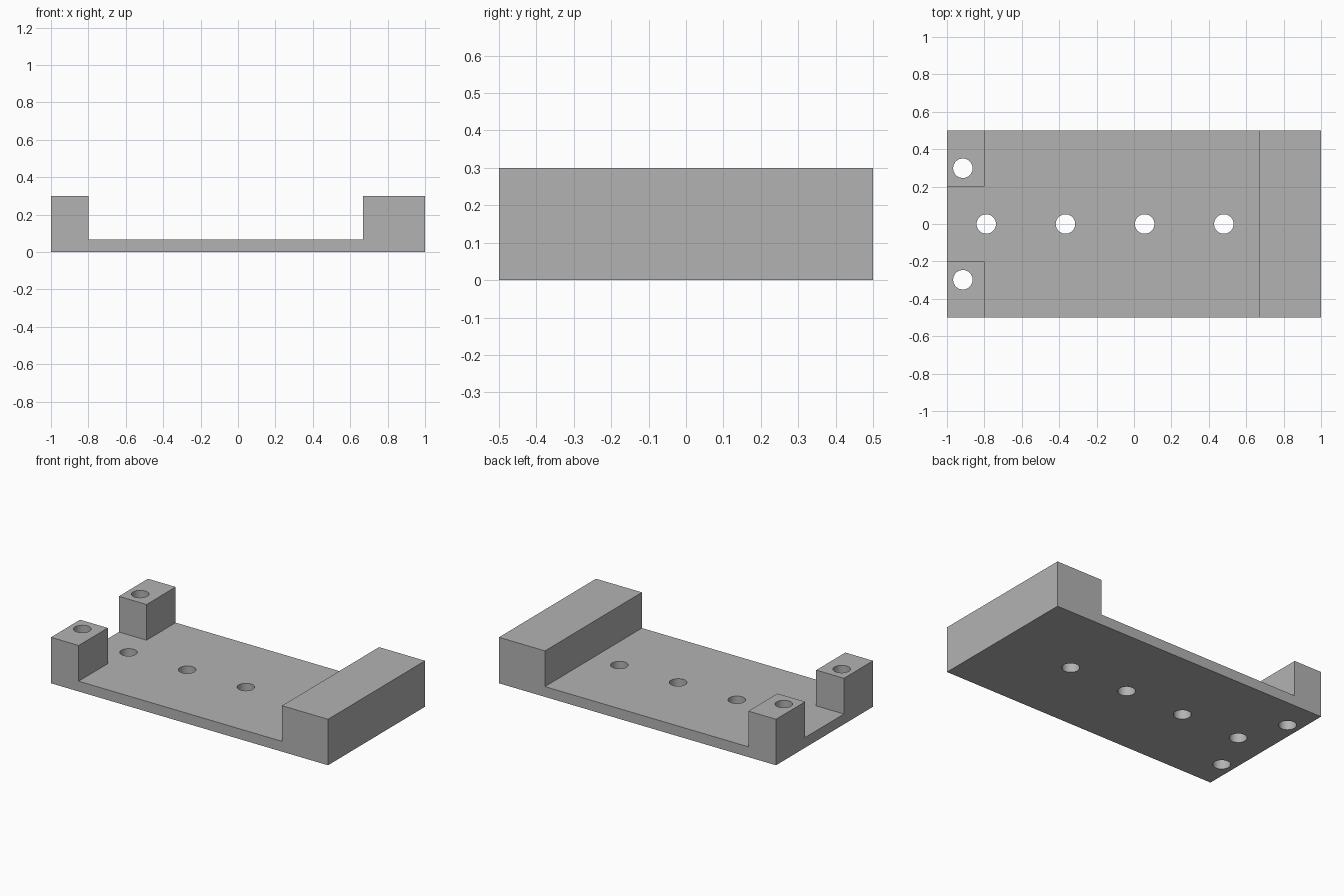
import bpy, bmesh
from mathutils import Matrix, Vector

cube = bpy.data.objects.get("Cube")
if cube:
    bpy.data.objects.remove(cube, do_unlink=True)

# Dimensions
HALF_Y, HEIGHT, PLATE = 0.5, 0.3, 0.067
POST_X, POST_Y, BLOCK_X = -0.8, 0.2, 0.668
HOLE_R = 0.052

grey = bpy.data.materials.new("plain grey")
grey.use_nodes = True
colour = (0.45, 0.45, 0.45, 1)
grey.diffuse_color = colour
grey.node_tree.nodes["Principled BSDF"].inputs["Base Color"].default_value = colour


def make_object(name, bm):
    bmesh.ops.recalc_face_normals(bm, faces=bm.faces)
    mesh = bpy.data.meshes.new(name)
    bm.to_mesh(mesh)
    bm.free()
    mesh.materials.append(grey)
    obj = bpy.data.objects.new(name, mesh)
    bpy.context.collection.objects.link(obj)
    return obj


def subtract(target, cutter):
    """Cut the cutter out of the target, then discard it."""
    cutter.hide_render = True
    mod = target.modifiers.new("cut", "BOOLEAN")
    mod.operation, mod.solver, mod.object = "DIFFERENCE", "EXACT", cutter
    bpy.context.view_layer.objects.active = target
    bpy.ops.object.modifier_apply(modifier=mod.name)
    bpy.data.objects.remove(cutter, do_unlink=True)


# Body: U-shaped side profile extruded across the width
profile = [(-1, 0), (1, 0), (1, HEIGHT), (BLOCK_X, HEIGHT), (BLOCK_X, PLATE),
           (POST_X, PLATE), (POST_X, HEIGHT), (-1, HEIGHT)]
bm = bmesh.new()
face = bm.faces.new([bm.verts.new((x, -HALF_Y, z)) for x, z in profile])
out = bmesh.ops.extrude_face_region(bm, geom=[face])
moved = [v for v in out["geom"] if isinstance(v, bmesh.types.BMVert)]
bmesh.ops.translate(bm, verts=moved, vec=Vector((0, 2 * HALF_Y, 0)))
body = make_object("mounting_bracket", bm)

# Gap that splits the end wall into two posts
bm = bmesh.new()
bmesh.ops.create_cube(bm, size=1, matrix=Matrix.Translation((-1, 0, PLATE + 0.5))
                      @ Matrix.Diagonal((0.6, 2 * POST_Y, 1, 1)))
subtract(body, make_object("post_gap_cutter", bm))

# Drilled holes: a row in the plate and one through each post
holes = [(-0.79 + 0.4235 * i, 0) for i in range(4)]
holes += [(-0.915, side * 0.298) for side in (-1, 1)]
bm = bmesh.new()
for x, y in holes:
    bmesh.ops.create_cone(bm, cap_ends=True, segments=48, radius1=HOLE_R,
                          radius2=HOLE_R, depth=1,
                          matrix=Matrix.Translation((x, y, 0.2)))
subtract(body, make_object("hole_cutter", bm))

# Smooth hole walls, crisp edges everywhere else
body.select_set(True)
bpy.context.view_layer.objects.active = body
bpy.ops.object.shade_smooth_by_angle()
